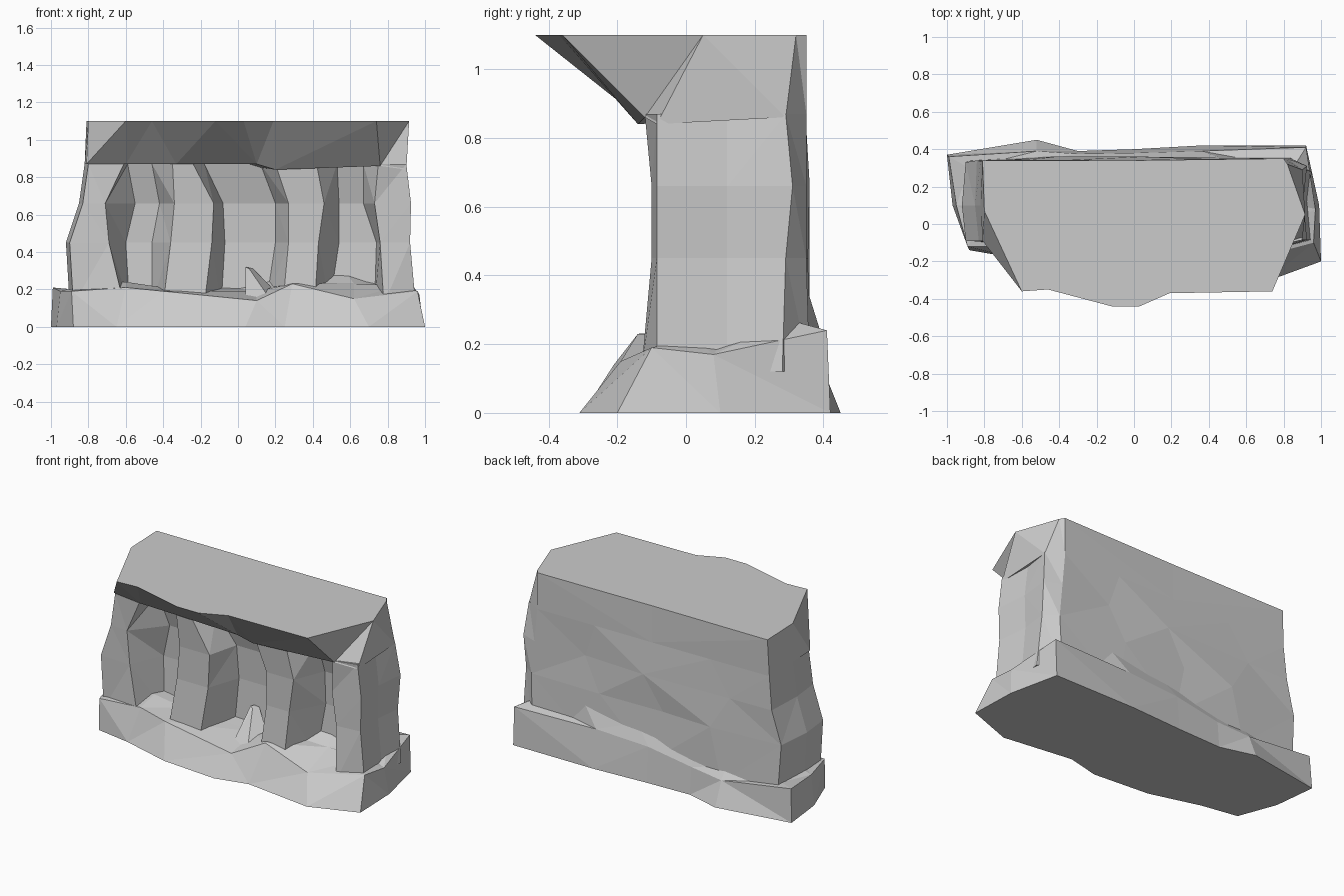
import bpy, bmesh


def loft(name, rings):
    """Skin a stack of equally long closed rings, cap both ends, facet into triangles."""
    bm = bmesh.new()
    loops = [[bm.verts.new(p) for p in ring] for ring in rings]
    for a, b in zip(loops, loops[1:]):
        n = len(a)
        for i in range(n):
            j = (i + 1) % n
            bm.faces.new((a[i], a[j], b[j], b[i]))
    bm.faces.new(loops[0][::-1])
    bm.faces.new(loops[-1])
    bmesh.ops.triangulate(bm, faces=bm.faces[:])
    bmesh.ops.recalc_face_normals(bm, faces=bm.faces[:])
    me = bpy.data.meshes.new(name)
    bm.to_mesh(me)
    bm.free()
    ob = bpy.data.objects.new(name, me)
    bpy.context.collection.objects.link(ob)
    return ob


# Sloping rubble base: ground outline, shoulder, then inner ledge
ground = [(-1, .37), (-.97, .1), (-.88, -.14), (-.65, -.18), (-.33, -.27), (.04, -.30),
          (.25, -.25), (.70, -.31), (1, -.20), (.99, .10), (.92, .42), (.36, .42),
          (0, .40), (-.3, .39), (-.52, .45)]
shoulder = [(-.99, .36, .21), (-.95, .1, .19), (-.89, -.12, .19), (-.6, -.12, .21),
            (-.4, -.16, .19), (.1, -.21, .14), (.29, -.14, .23), (.62, -.19, .15),
            (.96, -.10, .19), (.97, .08, .17), (.92, .41, .24), (.36, .39, .24),
            (0, .38, .22), (-.3, .375, .17), (-.52, .39, .15)]
ledge = [(-.88, .30, .2), (-.85, .1, .22), (-.8, .02, .22), (-.6, .02, .24),
         (-.4, .02, .21), (.1, .02, .19), (.29, .02, .24), (.62, .02, .23),
         (.86, .02, .22), (.88, .1, .2), (.85, .30, .27), (.5, .34, .40),
         (.1, .34, .33), (-.3, .34, .25), (-.52, .34, .22)]
loft("rubble_base", [[(x, y, 0) for x, y in ground], shoulder, ledge])

# Cliff wall: each level lists left end, three recesses
# (left lip, left back, right back, right lip) and right end
levels = [
    (.12, -.90, (-.61, -.58, -.46, -.40), (-.18, -.09, .15, .24), (.41, .49, .73, .78), .95),
    (.45, -.92, (-.69, -.60, -.46, -.36), (-.14, -.07, .20, .27), (.43, .54, .74, .76), .92),
    (.66, -.85, (-.71, -.55, -.42, -.34), (-.13, -.08, .20, .27), (.46, .54, .67, .73), .925),
    (.87, -.82, (-.61, -.59, -.46, -.35), (-.24, -.18, .12, .20), (.42, .53, .67, .75), .90),
]
front_y = [-.13, -.10, -.10, -.12]
back_y = [.09, .11, .10, .04]
rear = [  # rear face points (x, y) per level
    [(.83, .36), (.42, .36), (0, .36), (-.5, .36), (-.88, .34)],
    [(.84, .35), (.36, .355), (-.08, .345), (-.42, .36), (-.9, .33)],
    [(.82, .35), (.47, .34), (.05, .36), (-.55, .345), (-.84, .34)],
    [(.80, .35), (.40, .3475), (0, .345), (-.41, .34), (-.82, .335)],
]
side_y = [.28, .29, .31, .29]
rings = []
for (z, left, *recesses, right), fy, by, back, sy in zip(levels, front_y, back_y, rear, side_y):
    ring = [(left, .10, z), (left + .02, -.09, z)]
    for a, b, c, d in recesses:
        ring += [(a, fy, z), (b, by, z), (c, by, z), (d, fy, z)]
    ring += [(right, -.085, z), (right - .02, .12, z), (right, sy, z)]
    rings.append(ring + [(x, y, z) for x, y in back])
loft("pillared_wall", rings)

# Overhanging flat-topped cap
cap_low = [(-.82, .335, .87), (-.82, .10, .87), (-.81, -.09, .87), (-.6, -.12, .87),
           (-.33, -.13, .87), (.1, -.15, .87), (.2, -.14, .84), (.76, -.12, .86),
           (.90, -.085, .84), (.90, .29, .86), (.80, .35, .87), (0, .345, .87)]
cap_top = [(-.81, .34), (-.8, .07), (-.6, -.36), (-.46, -.35), (-.12, -.44), (.03, -.44),
           (.19, -.37), (.74, -.36), (.915, .05), (.82, .32), (.80, .35), (0, .34)]
loft("overhang_cap", [cap_low, [(x, y, 1.1) for x, y in cap_top]])

# Wedge-shaped rock in the middle recess
loft("recess_rock", [
    [(.04, -.10, .16), (.17, -.15, .15), (.22, .0, .17), (.06, .11, .18)],
    [(.04, .07, .32), (.06, .06, .31), (.08, .10, .31), (.05, .12, .31)]])
